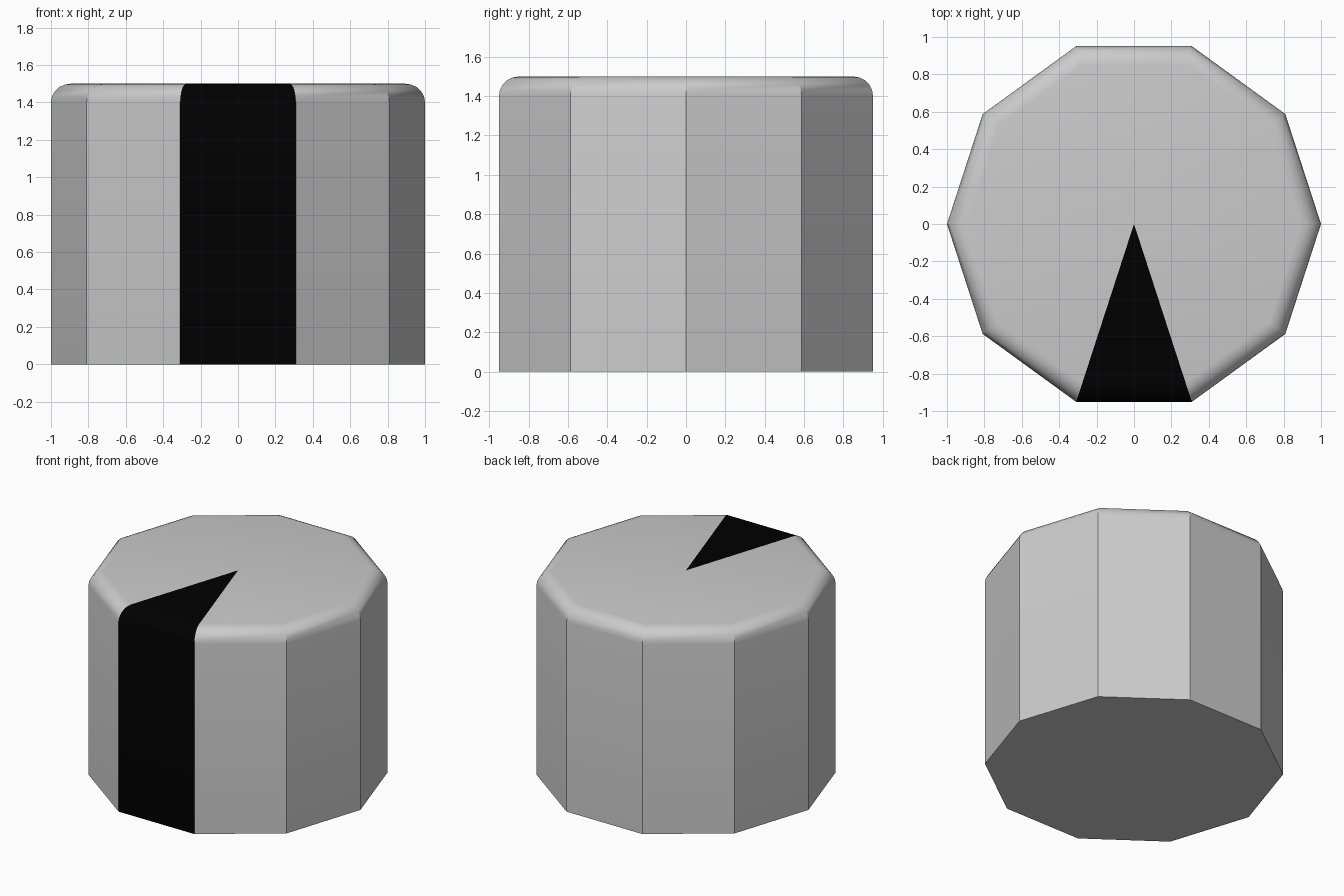
import bpy, bmesh
from math import pi, sin, cos

if "Cube" in bpy.data.objects:
    bpy.data.objects.remove(bpy.data.objects["Cube"])

SIDES, HEIGHT, ROUND = 10, 1.5, 0.1
SEGS = 5
APOTHEM = cos(pi / SIDES)


def material(name, shade):
    m = bpy.data.materials.new(name)
    m.diffuse_color = (shade, shade, shade, 1)
    m.use_nodes = True
    m.node_tree.nodes["Principled BSDF"].inputs["Base Color"].default_value = m.diffuse_color
    return m


# Side profile: (inset from the flat side, height), rounded at the top
profile = [(0, 0)]
for k in range(SEGS + 1):
    a = k / SEGS * pi / 2
    profile.append((ROUND * (1 - cos(a)), HEIGHT - ROUND + ROUND * sin(a)))

# Ten-sided knob body
bm = bmesh.new()
rings = []
for inset, z in profile:
    r = (APOTHEM - inset) / APOTHEM
    rings.append([bm.verts.new((r * cos(2 * pi * i / SIDES), r * sin(2 * pi * i / SIDES), z))
                  for i in range(SIDES)])
centre = bm.verts.new((0, 0, HEIGHT))
bm.faces.new(rings[0][::-1])

# Each sector runs up the side to the centre; the front one is the black pointer
for i in range(SIDES):
    j = (i + 1) % SIDES
    faces = [bm.faces.new((lo[i], lo[j], hi[j], hi[i])) for lo, hi in zip(rings, rings[1:])]
    faces.append(bm.faces.new((rings[-1][i], rings[-1][j], centre)))
    for f in faces:
        f.material_index = 1 if i == 7 else 0

mesh = bpy.data.meshes.new("knob")
bm.to_mesh(mesh)
bm.free()
mesh.materials.append(material("grey", 0.8))
mesh.materials.append(material("black", 0.0))
knob = bpy.data.objects.new("knob", mesh)
bpy.context.collection.objects.link(knob)

bpy.context.view_layer.objects.active = knob
knob.select_set(True)
bpy.ops.object.shade_smooth_by_angle(angle=pi / 6)
